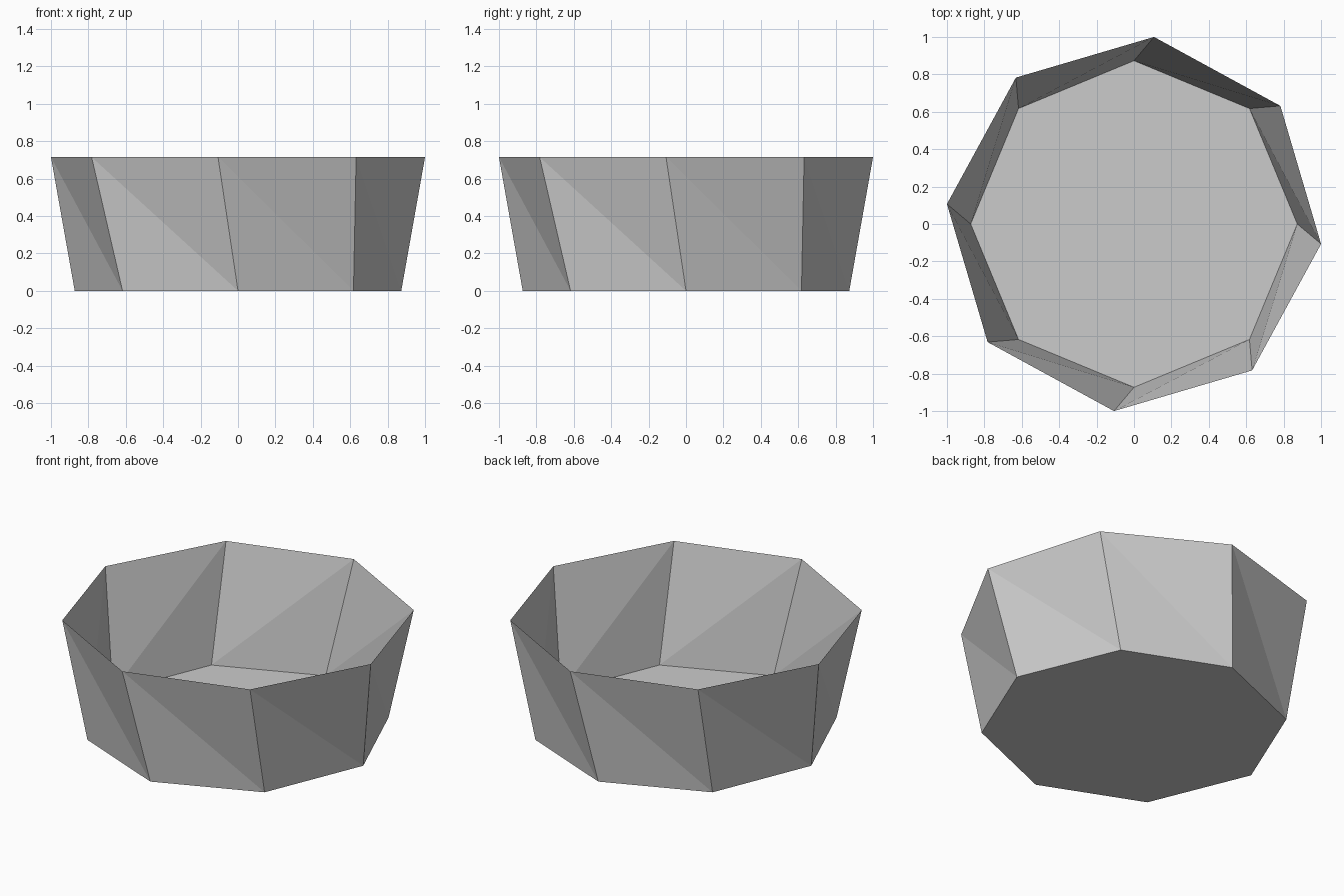
import bpy, bmesh
from math import cos, sin, radians, pi

if "Cube" in bpy.data.objects:
    bpy.data.objects.remove(bpy.data.objects["Cube"])

SIDES, HEIGHT = 8, 0.715
BASE_R, RIM_R, TWIST = 0.873, 1.0057, radians(-6.1)

bm = bmesh.new()


def ring(radius, z, turn):
    return [bm.verts.new((radius * cos(2 * pi * i / SIDES + turn),
                          radius * sin(2 * pi * i / SIDES + turn), z))
            for i in range(SIDES)]


# Octagonal floor and slightly twisted, open rim
base = ring(BASE_R, 0, 0)
rim = ring(RIM_R, HEIGHT, TWIST)
bm.faces.new(base[::-1])

# Thin twisted walls, each folded along its long diagonal
for i in range(SIDES):
    j = (i + 1) % SIDES
    bm.faces.new((base[i], base[j], rim[i]))
    bm.faces.new((base[j], rim[j], rim[i]))

mesh = bpy.data.meshes.new("bowl")
bm.to_mesh(mesh)
bm.free()
bpy.context.collection.objects.link(bpy.data.objects.new("bowl", mesh))
